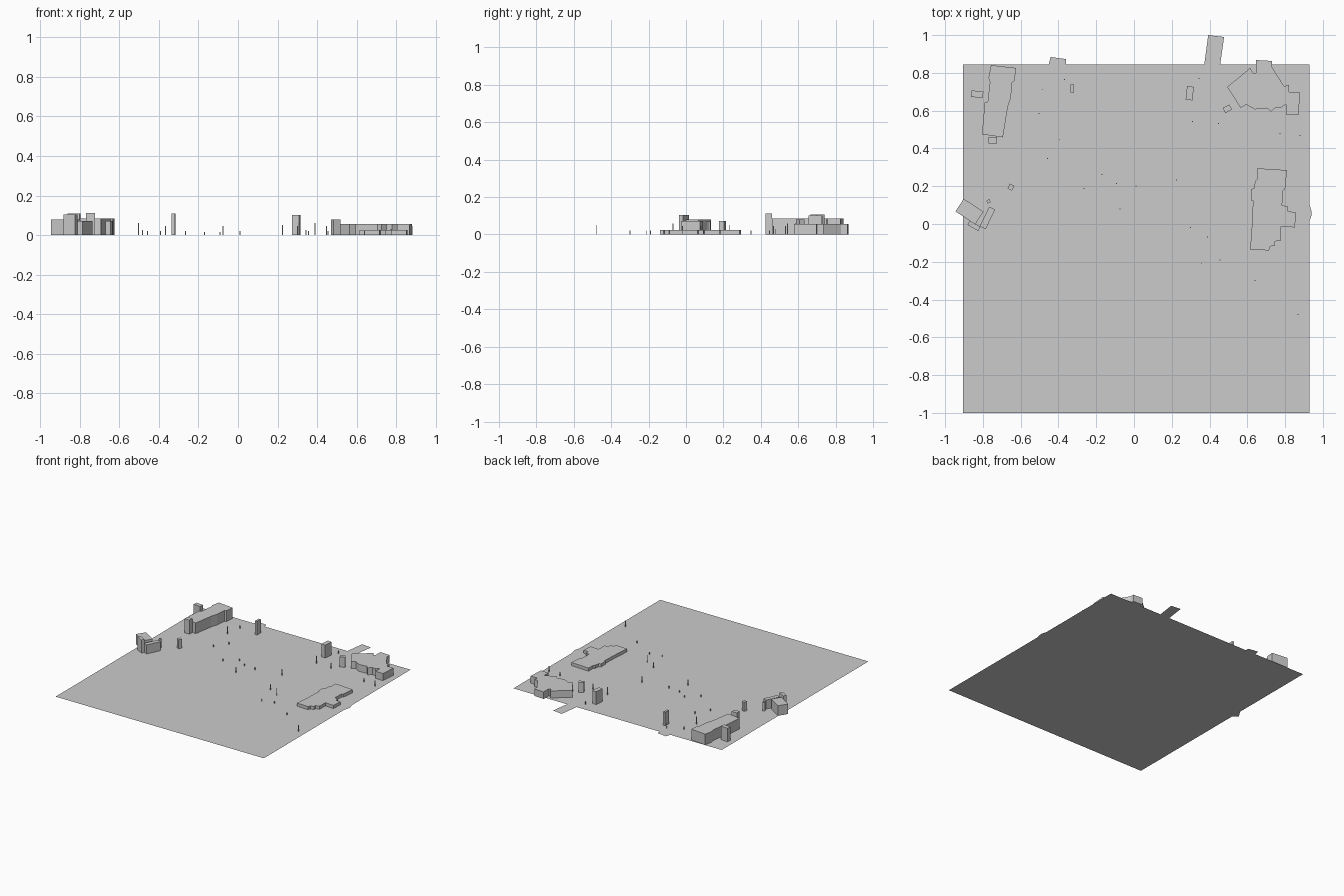
import bpy, bmesh
from math import radians
from mathutils import Matrix


def prism(name, outline, height=0.0):
    """Footprint outline, optionally extruded straight up."""
    bm = bmesh.new()
    face = bm.faces.new([bm.verts.new((x, y, 0)) for x, y in outline])
    face.normal_update()
    if face.normal.z < 0:
        face.normal_flip()
    if height:
        geo = bmesh.ops.extrude_face_region(bm, geom=[face], use_keep_orig=True)["geom"]
        bmesh.ops.translate(bm, vec=(0, 0, height),
                            verts=[g for g in geo if isinstance(g, bmesh.types.BMVert)])
        bmesh.ops.recalc_face_normals(bm, faces=bm.faces)
    return finish(name, bm)


def block(name, x, y, sx, sy, height, angle=0):
    """Rectangular block standing on the ground."""
    bm = bmesh.new()
    m = (Matrix.Translation((x, y, height / 2)) @ Matrix.Rotation(radians(angle), 4, 'Z')
         @ Matrix.Diagonal((sx, sy, height, 1)))
    bmesh.ops.create_cube(bm, size=1, matrix=m)
    return finish(name, bm)


def finish(name, bm):
    me = bpy.data.meshes.new(name)
    bm.to_mesh(me)
    bm.free()
    ob = bpy.data.objects.new(name, me)
    bpy.context.collection.objects.link(ob)
    return ob


# Thin ground sheet with road stubs at the back and a bulge on the right
prism("ground_sheet", [
    (-.905, -1), (.928, -1), (.928, .01), (.939, .045), (.939, .07), (.928, .105),
    (.928, .844), (.456, .844), (.477, .99), (.393, 1), (.372, .844),
    (-.36, .844), (-.36, .873), (-.441, .884), (-.452, .844), (-.905, .844)])

# Long stepped building, back left
prism("long_building", [
    (-.757, .841), (-.625, .826), (-.632, .757), (-.645, .75), (-.652, .67), (-.668, .62),
    (-.694, .459), (-.805, .475), (-.79, .645), (-.775, .645), (-.763, .751), (-.77, .775)],
    .085)

# Rounded hall, back right
prism("rounded_hall", [
    (.493, .725), (.615, .826), (.63, .80), (.646, .80), (.646, .868), (.731, .863),
    (.731, .83), (.794, .73), (.82, .735), (.82, .70), (.88, .697), (.87, .577),
    (.805, .58), (.805, .635), (.78, .617), (.75, .617), (.725, .595), (.705, .613),
    (.64, .607), (.594, .632), (.565, .615)], .056)

# Low stepped building, right
prism("low_building", [
    (.652, .295), (.81, .285), (.80, .184), (.789, .178), (.784, .099), (.815, .093),
    (.815, .067), (.857, .062), (.852, -.018), (.778, -.013), (.778, -.087), (.747, -.092),
    (.747, -.114), (.72, -.119), (.715, -.14), (.615, -.135), (.625, .003), (.63, .125),
    (.62, .125), (.62, .184), (.636, .189), (.641, .226), (.652, .237)], .025)

# Small blocks and towers: x, y, width, depth, height, angle
for name, *dims in [
    ("left_hall", -.871, .066, .125, .08, .08, -33),
    ("left_bar", -.776, .032, .035, .115, .072, -26),
    ("left_tower", -.847, -.01, .065, .025, .105, -30),
    ("left_pillar", -.77, .12, .018, .018, .07, 30),
    ("left_kiosk", -.652, .195, .026, .028, .072, -25),
    ("side_tower", -.83, .687, .062, .034, .108, -6),
    ("end_tower", -.747, .443, .045, .035, .112, 0),
    ("back_left_tower", -.327, .717, .018, .045, .108, -3),
    ("back_right_tower", .295, .692, .036, .072, .102, -6),
    ("hall_kiosk", .494, .61, .04, .03, .08, 28),
]:
    block(name, *dims)

# Scattered thin posts: x, y, height
for x, y, h in [
    (-.483, .713, .025), (-.504, .586, .06), (-.393, .447, .02), (-.458, .347, .02),
    (-.367, .766, .045), (-.17, .262, .015), (-.092, .214, .015), (-.075, .08, .045),
    (-.265, .188, .02), (.225, .234, .05), (.309, .543, .06), (.345, .77, .025),
    (.447, .532, .045), (.773, .48, .03), (.88, .468, .045), (.30, -.018, .045),
    (.39, -.07, .06), (.868, -.48, .05), (.64, -.3, .02), (.456, -.19, .02),
    (.356, -.21, .02), (.01, .2, .02),
]:
    block("post", x, y, .005, .005, h)
